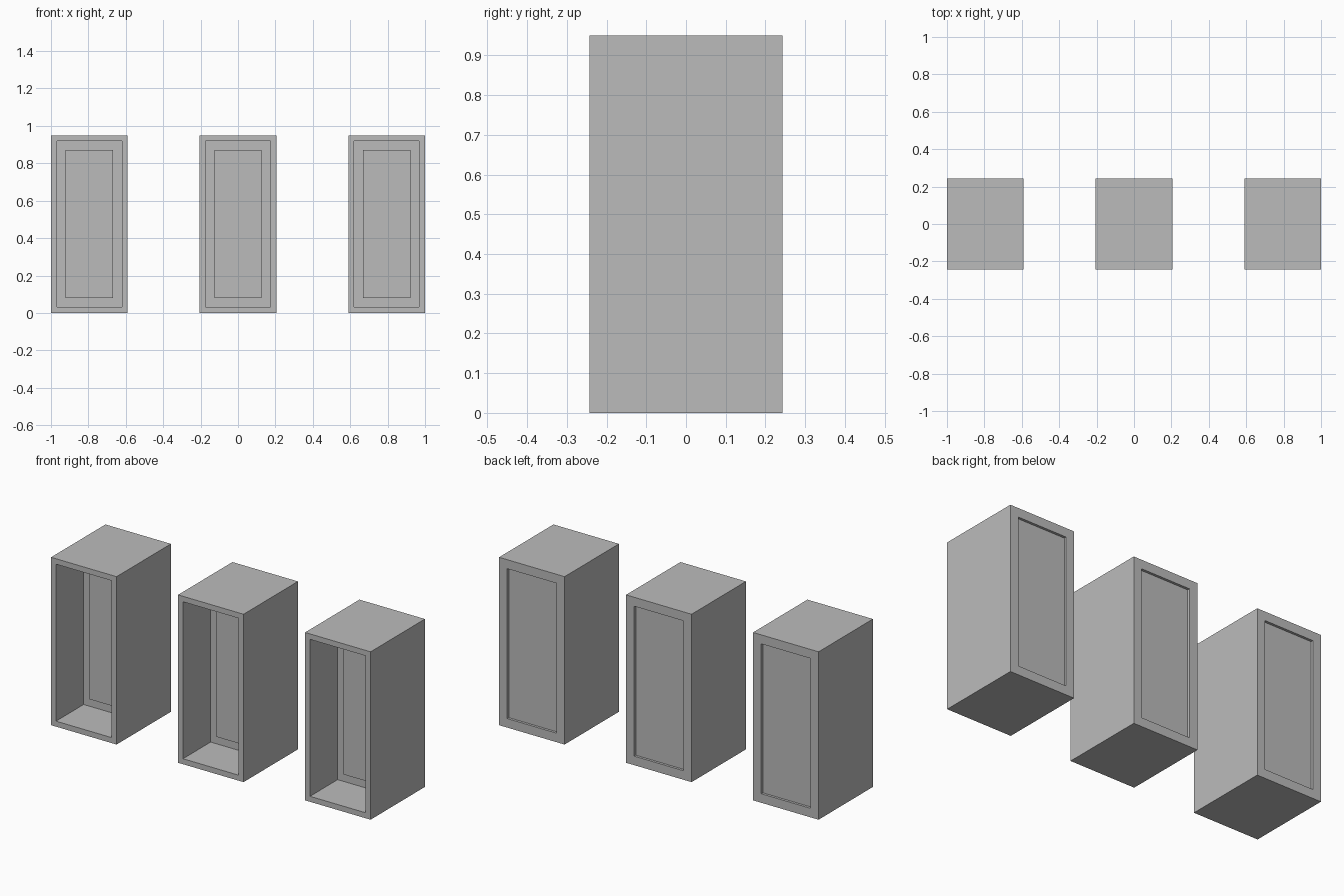
import bpy
import bmesh
from mathutils import Matrix, Vector

cube = bpy.data.objects.get("Cube")
if cube:
    bpy.data.objects.remove(cube, do_unlink=True)

WIDTH, DEPTH, HEIGHT = 0.41, 0.486, 0.95
SPACING = 0.795

grey = bpy.data.materials.new("plain_grey")
grey.use_nodes = True
grey.diffuse_color = (0.5, 0.5, 0.5, 1)
grey.node_tree.nodes["Principled BSDF"].inputs["Base Color"].default_value = (0.5, 0.5, 0.5, 1)


def inset_and_push(bm, face, border, offset):
    """Inset a face by a border, then extrude the middle along y."""
    bmesh.ops.inset_region(bm, faces=[face], thickness=border, use_even_offset=True)
    middle = bmesh.ops.extrude_discrete_faces(bm, faces=[face])["faces"][0]
    bmesh.ops.translate(bm, verts=middle.verts, vec=Vector((0, offset, 0)))
    return middle


def make_cabinet(name, x):
    bm = bmesh.new()
    size = Matrix.Diagonal((WIDTH, DEPTH, HEIGHT, 1))
    bmesh.ops.create_cube(bm, size=1, matrix=Matrix.Translation((0, 0, HEIGHT / 2)) @ size)
    bm.normal_update()
    front = min(bm.faces, key=lambda f: f.normal.y)
    back = max(bm.faces, key=lambda f: f.normal.y)

    # Open front compartment with a raised panel on its inner wall
    inner_wall = inset_and_push(bm, front, 0.031, 0.247)
    inset_and_push(bm, inner_wall, 0.048, -0.015)

    # Shallow recessed back panel
    inset_and_push(bm, back, 0.051, -0.014)

    bmesh.ops.recalc_face_normals(bm, faces=bm.faces)
    mesh = bpy.data.meshes.new(name)
    bm.to_mesh(mesh)
    bm.free()
    mesh.materials.append(grey)
    cabinet = bpy.data.objects.new(name, mesh)
    cabinet.location.x = x
    bpy.context.collection.objects.link(cabinet)


# Row of three matching cabinets
for side, label in ((-1, "right"), (0, "middle"), (1, "left")):
    make_cabinet(label + "_cabinet", side * SPACING)
